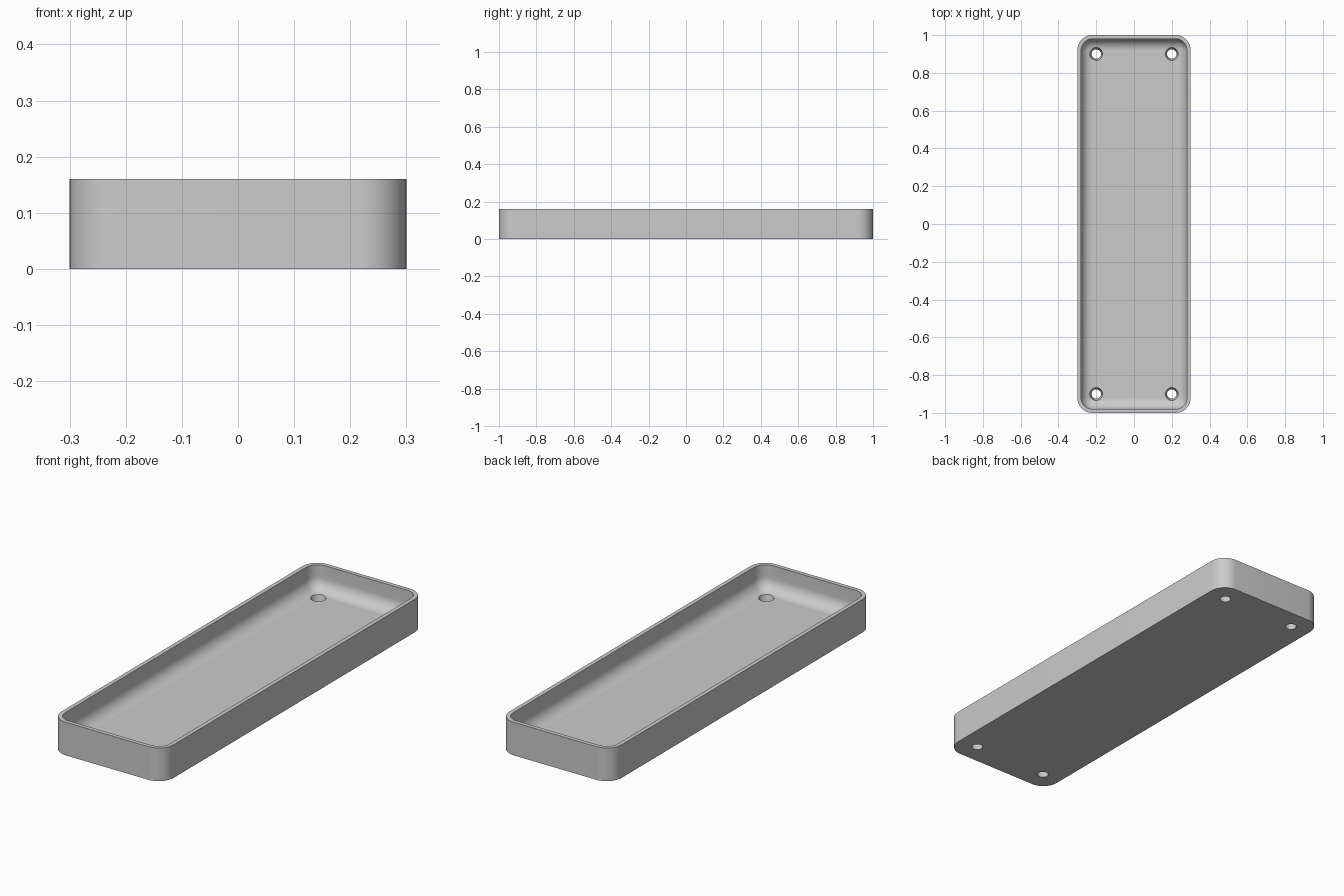
import bpy, bmesh, math

cube = bpy.data.objects.get("Cube")
if cube:
    bpy.data.objects.remove(cube, do_unlink=True)

HALF_X, HALF_Y, HEIGHT = 0.3, 1.0, 0.16
CORNER, WALL, FLOOR, FILLET = 0.08, 0.02, 0.04, 0.06
STEPS = 12

grey = bpy.data.materials.new("plain_grey")
grey.use_nodes = True
colour = (0.6, 0.6, 0.6, 1)
grey.diffuse_color = colour
grey.node_tree.nodes["Principled BSDF"].inputs["Base Color"].default_value = colour


def rounded_ring(bm, inset, z):
    """Rounded rectangle of vertices, shrunk by inset."""
    r = max(CORNER - inset, 0.004)
    cx, cy = HALF_X - inset - r, HALF_Y - inset - r
    ring = []
    for quarter, (sx, sy) in enumerate([(1, 1), (-1, 1), (-1, -1), (1, -1)]):
        for i in range(STEPS + 1):
            a = (quarter + i / STEPS) * math.pi / 2
            ring.append(bm.verts.new((sx * cx + r * math.cos(a), sy * cy + r * math.sin(a), z)))
    return ring


# Tray shell: outside wall, rim, inside wall, curved fillet, floor
profile = [(0, 0), (0, HEIGHT), (WALL, HEIGHT)]
for i in range(STEPS + 1):
    a = i / STEPS * math.pi / 2
    profile.append((WALL + FILLET * (1 - math.cos(a)), FLOOR + FILLET * (1 - math.sin(a))))

bm = bmesh.new()
rings = [rounded_ring(bm, inset, z) for inset, z in profile]
for low, high in zip(rings, rings[1:]):
    for i in range(len(low)):
        j = (i + 1) % len(low)
        bm.faces.new((low[i], low[j], high[j], high[i]))
bm.faces.new(rings[0][::-1])
bm.faces.new(rings[-1])
bmesh.ops.recalc_face_normals(bm, faces=bm.faces)
mesh = bpy.data.meshes.new("tray")
bm.to_mesh(mesh)
bm.free()
mesh.materials.append(grey)
tray = bpy.data.objects.new("tray", mesh)
bpy.context.collection.objects.link(tray)

# Four tapered screw holes, wider at the floor of the tray
bm = bmesh.new()
slope = (0.034 - 0.025) / FLOOR
over = 0.02
for sx in (-1, 1):
    for sy in (-1, 1):
        made = bmesh.ops.create_cone(
            bm, cap_ends=True, segments=32, depth=FLOOR + 2 * over,
            radius1=0.025 - slope * over, radius2=0.034 + slope * over)
        bmesh.ops.translate(bm, verts=made["verts"], vec=(sx * 0.2, sy * 0.9, FLOOR / 2))
cut_mesh = bpy.data.meshes.new("hole_cutter")
bm.to_mesh(cut_mesh)
bm.free()
cut_mesh.materials.append(grey)
cutter = bpy.data.objects.new("hole_cutter", cut_mesh)
cutter.hide_render = True
bpy.context.collection.objects.link(cutter)

cut = tray.modifiers.new("screw_holes", "BOOLEAN")
cut.operation = "DIFFERENCE"
cut.solver = "EXACT"
cut.object = cutter
bpy.ops.object.select_all(action="DESELECT")
bpy.context.view_layer.objects.active = tray
tray.select_set(True)
bpy.ops.object.modifier_apply(modifier=cut.name)
bpy.data.objects.remove(cutter, do_unlink=True)
bpy.ops.object.shade_smooth_by_angle(angle=math.radians(30))
